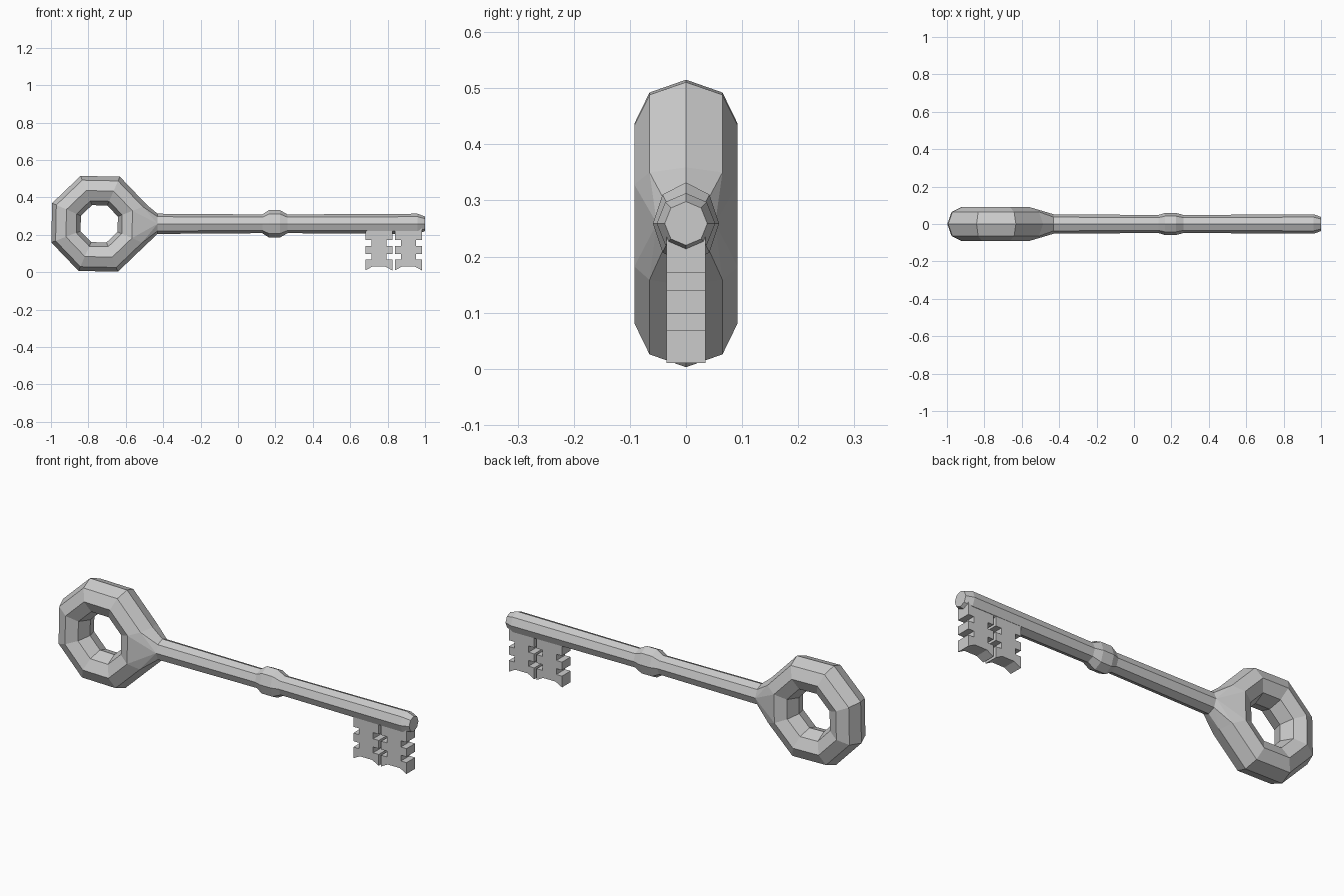
import bpy, bmesh
from math import cos, sin, pi, radians

if "Cube" in bpy.data.objects:
    bpy.data.objects.remove(bpy.data.objects["Cube"])

CZ = 0.259          # height of the key's long axis
RING_X = -0.742     # centre of the bow
TILT = radians(-1.2)


def finish(name, bm):
    bmesh.ops.recalc_face_normals(bm, faces=bm.faces)
    me = bpy.data.meshes.new(name)
    bm.to_mesh(me)
    bm.free()
    ob = bpy.data.objects.new(name, me)
    bpy.context.collection.objects.link(ob)
    return ob


def bow_point(i, j):
    a = pi / 8 + i * pi / 4 + TILT
    b = j * pi / 4
    r = 0.191 + 0.084 * cos(b)
    return (RING_X + r * cos(a), 0.092 * sin(b), CZ + r * sin(a))


# Bow: eight-sided ring with an eight-sided section
bm = bmesh.new()
grid = [[bm.verts.new(bow_point(i, j)) for j in range(8)] for i in range(8)]
for i in range(8):
    for j in range(8):
        n, m = (i + 1) % 8, (j + 1) % 8
        bm.faces.new((grid[i][j], grid[n][j], grid[n][m], grid[i][m]))
finish("bow_ring", bm)

# Neck: tapers from the ring's right-hand segment into the shaft
bm = bmesh.new()
for i in (-1, 0):
    for j in (-2, -1, 0, 1, 2):
        bm.verts.new(bow_point(i, j))
for k in range(8):
    bm.verts.new((-0.43, 0.052 * cos(k * pi / 4), CZ + 0.054 * sin(k * pi / 4)))
bmesh.ops.convex_hull(bm, input=bm.verts)
bmesh.ops.dissolve_limit(bm, angle_limit=0.01, verts=bm.verts, edges=bm.edges)
finish("neck", bm)

# Shaft with collar and rounded tip: x, half width, half height
sections = [(-0.43, 0.052, 0.054), (0.13, 0.048, 0.05), (0.165, 0.059, 0.073),
            (0.225, 0.059, 0.073), (0.265, 0.048, 0.05), (0.96, 0.052, 0.054),
            (1.0, 0.038, 0.039)]
bm = bmesh.new()
loops = [[bm.verts.new((x, w * cos(k * pi / 4), CZ + h * sin(k * pi / 4)))
          for k in range(8)] for x, w, h in sections]
for a, b in zip(loops, loops[1:]):
    for k in range(8):
        m = (k + 1) % 8
        bm.faces.new((a[k], a[m], b[m], b[k]))
bm.faces.new(loops[0])
bm.faces.new(loops[-1])
finish("shaft", bm)

# Bit: two notched teeth plates, each mirrored about its own centre line
half = [(0.035, 0.03), (0.072, 0.01), (0.072, 0.068), (0.04, 0.068),
        (0.04, 0.098), (0.072, 0.098), (0.072, 0.14), (0.04, 0.14),
        (0.04, 0.172), (0.072, 0.172), (0.072, 0.235)]
outline = half + [(-x, z) for x, z in reversed(half)]
for name, cx in (("bit_inner", 0.753), ("bit_outer", 0.911)):
    bm = bmesh.new()
    face = bm.faces.new([bm.verts.new((cx + x, -0.035, z)) for x, z in outline])
    ext = bmesh.ops.extrude_face_region(bm, geom=[face])
    verts = [v for v in ext["geom"] if isinstance(v, bmesh.types.BMVert)]
    bmesh.ops.translate(bm, vec=(0, 0.07, 0), verts=verts)
    finish(name, bm)
